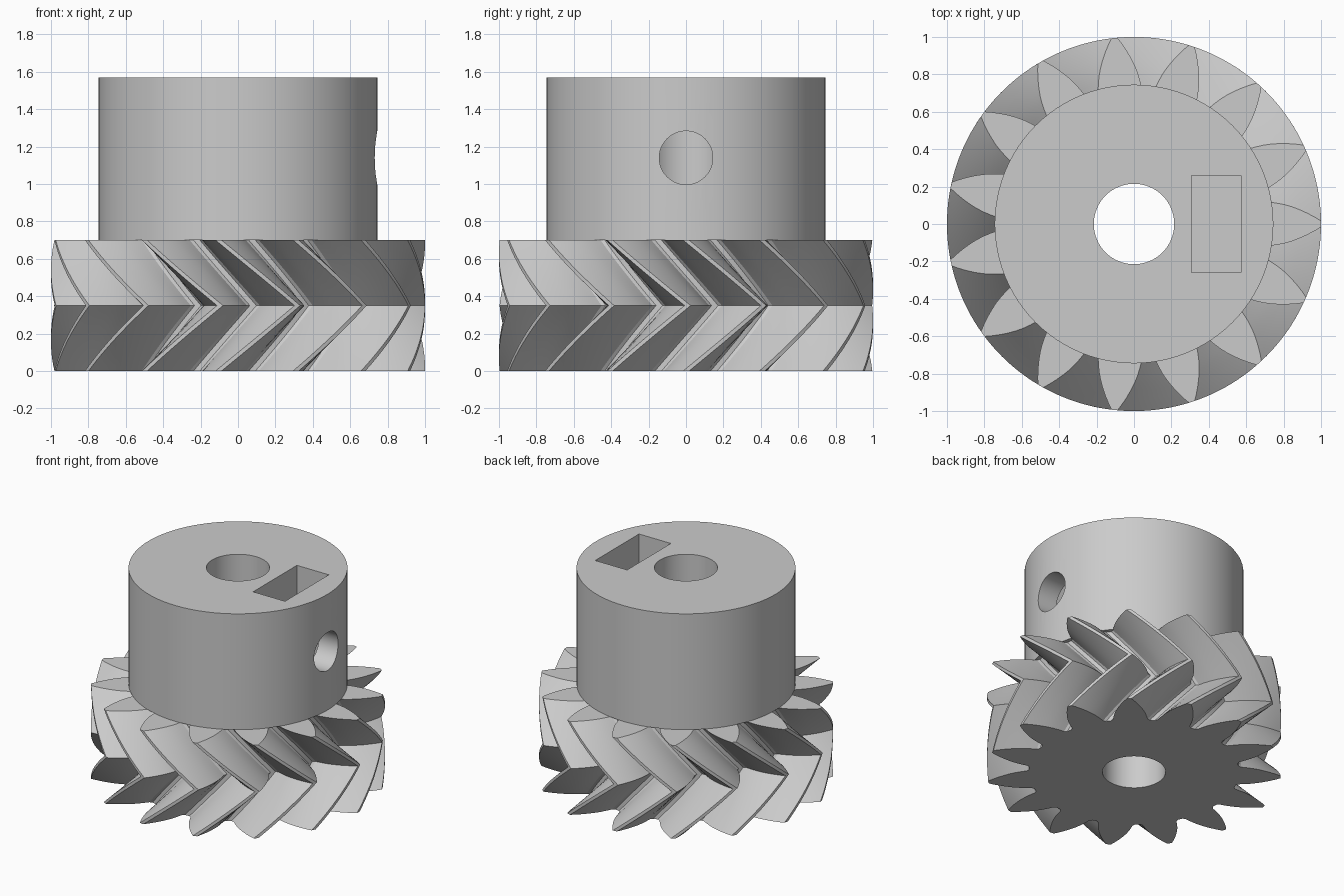
import bpy, bmesh
from math import pi, sin, cos, radians

if "Cube" in bpy.data.objects:
    bpy.data.objects.remove(bpy.data.objects["Cube"])

TEETH, TWIST = 15, radians(24.5)
GEAR_H, TOP = 0.70, 1.57
HUB_R, BORE_R = 0.745, 0.215
HOLE_Z, HOLE_R = 1.14, 0.143

grey = bpy.data.materials.new("light grey")
grey.use_nodes = True
colour = (0.6, 0.6, 0.6, 1)
grey.diffuse_color = colour
grey.node_tree.nodes["Principled BSDF"].inputs["Base Color"].default_value = colour


def cylinder(name, radius, z0, z1, sides=96):
    bpy.ops.mesh.primitive_cylinder_add(vertices=sides, radius=radius, depth=z1 - z0,
                                        location=(0, 0, (z0 + z1) / 2))
    ob = bpy.context.object
    ob.name = name
    return ob


def cut(target, cutter):
    """Subtract the cutter from the target, then discard it."""
    mod = target.modifiers.new("cut", 'BOOLEAN')
    mod.operation, mod.solver, mod.object = 'DIFFERENCE', 'EXACT', cutter
    bpy.context.view_layer.objects.active = target
    bpy.ops.object.modifier_apply(modifier=mod.name)
    bpy.data.objects.remove(cutter)


def finish(ob, angle):
    ob.data.materials.clear()
    ob.data.materials.append(grey)
    bpy.ops.object.select_all(action='DESELECT')
    ob.select_set(True)
    bpy.context.view_layer.objects.active = ob
    bpy.ops.object.shade_smooth_by_angle(angle=radians(angle))


# Herringbone gear: one tooth flank as (radius, half width), mirrored and repeated
flank = [(0.715, 0.132), (0.73, 0.118), (0.77, 0.112), (0.81, 0.104), (0.85, 0.092),
         (0.89, 0.076), (0.93, 0.057), (0.97, 0.035), (1.0, 0.016)]
tooth = [(r, -w / r) for r, w in flank] + [(r, w / r) for r, w in reversed(flank)]
outline = [(r, a + 2 * pi * t / TEETH) for t in range(TEETH) for r, a in tooth]

bm = bmesh.new()
layers = 24
rings = []
for k in range(layers + 1):
    f = k / layers
    turn = TWIST * (1 - abs(2 * f - 1))
    rings.append([bm.verts.new((r * cos(a + turn), r * sin(a + turn), f * GEAR_H))
                  for r, a in outline])
n = len(outline)
for low, high in zip(rings, rings[1:]):
    for i in range(n):
        j = (i + 1) % n
        bm.faces.new((low[i], low[j], high[j], high[i]))
bm.faces.new(rings[0][::-1])
bm.faces.new(rings[-1])
mesh = bpy.data.meshes.new("herringbone_gear")
bm.to_mesh(mesh)
bm.free()
gear = bpy.data.objects.new("herringbone_gear", mesh)
bpy.context.collection.objects.link(gear)
cut(gear, cylinder("bore_cutter", BORE_R, -0.2, 1.0, 64))
finish(gear, 25)

# Hub with shaft bore, nut slot and radial set screw hole
hub = cylinder("hub", HUB_R, GEAR_H, TOP)
cut(hub, cylinder("bore_cutter", BORE_R, 0.5, 1.8, 64))

bpy.ops.mesh.primitive_cube_add(size=1, location=(0.44, 0, 1.34))
slot = bpy.context.object
slot.scale = (0.265, 0.52, 0.92)
cut(hub, slot)

bpy.ops.mesh.primitive_cylinder_add(vertices=48, radius=HOLE_R, depth=0.9,
                                    location=(0.5, 0, HOLE_Z), rotation=(0, pi / 2, 0))
cut(hub, bpy.context.object)
finish(hub, 25)
